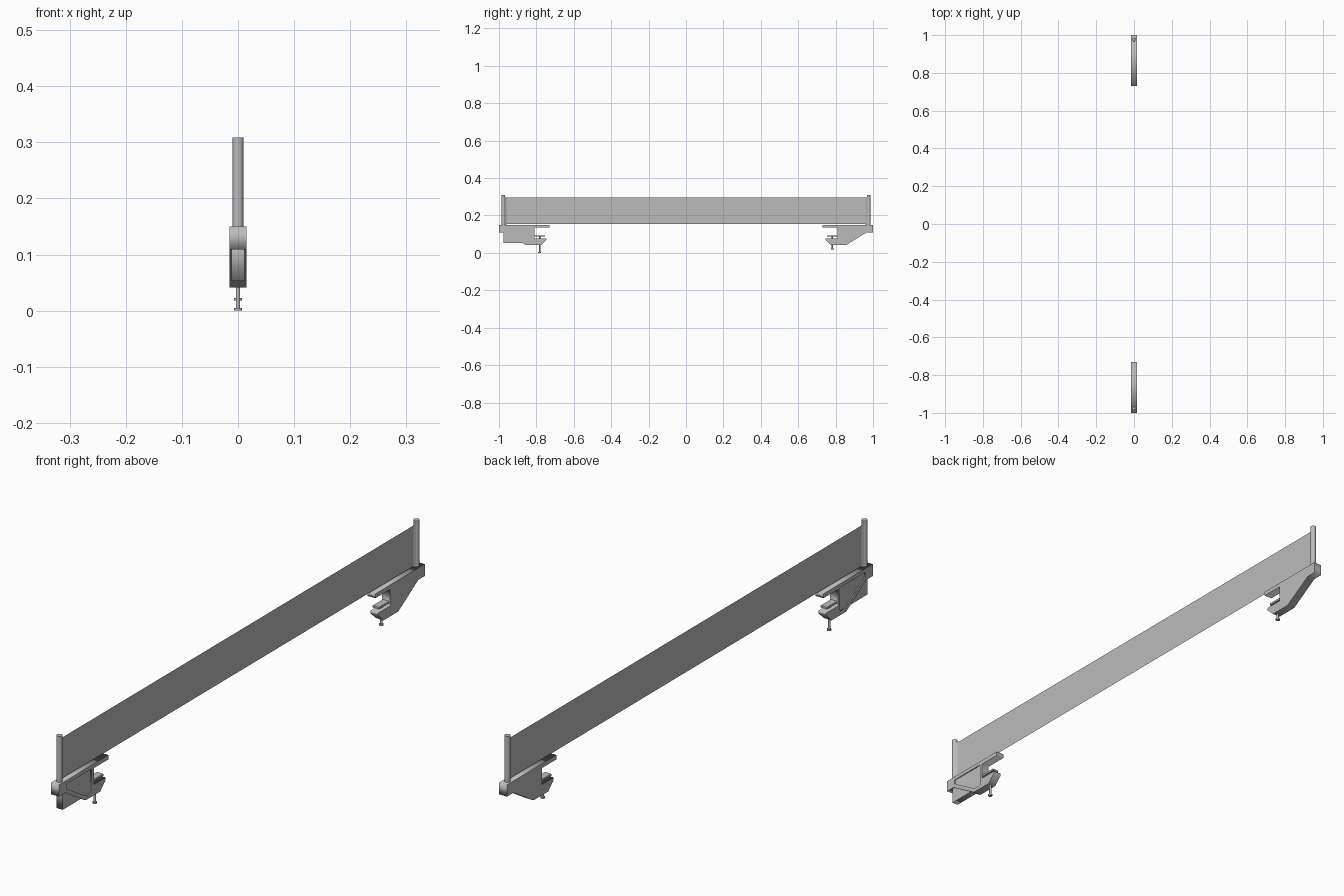
import bpy, bmesh, math
from mathutils import Matrix

cube = bpy.data.objects.get("Cube")
if cube:
    bpy.data.objects.remove(cube, do_unlink=True)

grey = bpy.data.materials.new("plain grey")
grey.use_nodes = True
grey.diffuse_color = (0.5, 0.5, 0.5, 1)
grey.node_tree.nodes["Principled BSDF"].inputs["Base Color"].default_value = (0.5, 0.5, 0.5, 1)


def finish(name, bm):
    bmesh.ops.recalc_face_normals(bm, faces=bm.faces)
    mesh = bpy.data.meshes.new(name)
    bm.to_mesh(mesh)
    bm.free()
    mesh.materials.append(grey)
    obj = bpy.data.objects.new(name, mesh)
    bpy.context.collection.objects.link(obj)
    return obj


def smooth(obj):
    bpy.ops.object.select_all(action="DESELECT")
    obj.select_set(True)
    bpy.context.view_layer.objects.active = obj
    bpy.ops.object.shade_smooth_by_angle(angle=math.radians(40))


def side_plate(name, side, loops, half_width):
    """Extrude outlines given as (distance in from the end, height) across x."""
    curve = bpy.data.curves.new(name, "CURVE")
    curve.dimensions = "2D"
    curve.fill_mode = "BOTH"
    curve.extrude = half_width
    for loop in loops:
        spline = curve.splines.new("POLY")
        spline.points.add(len(loop) - 1)
        for p, (u, z) in zip(spline.points, loop):
            p.co = (side * (1 - u), z, 0, 1)
        spline.use_cyclic_u = True
    curve.materials.append(grey)
    obj = bpy.data.objects.new(name, curve)
    bpy.context.collection.objects.link(obj)
    obj.rotation_euler = (math.pi / 2, 0, math.pi / 2)
    bpy.ops.object.select_all(action="DESELECT")
    obj.select_set(True)
    bpy.context.view_layer.objects.active = obj
    bpy.ops.object.convert(target="MESH")


def box(name, center, size):
    bm = bmesh.new()
    bmesh.ops.create_cube(bm, size=1, matrix=Matrix.Translation(center) @ Matrix.Diagonal((*size, 1)))
    return finish(name, bm)


def rod(name, y, sections, sides):
    """Stack of cylinders, each given as (radius, bottom, top)."""
    bm = bmesh.new()
    for r, z0, z1 in sections:
        bmesh.ops.create_cone(bm, cap_ends=True, segments=sides, radius1=r, radius2=r,
                              depth=z1 - z0, matrix=Matrix.Translation((0, y, (z0 + z1) / 2)))
    smooth(finish(name, bm))


# Clamp outline and the opening in the framed clamp
clamp = [(0, .15), (.27, .15), (.27, .135), (.19, .135), (.19, .078), (.255, .078),
         (.255, .07), (.225, .041), (.145, .041), (.035, .109), (0, .109)]
opening = [(.041, .137), (.041, .12), (.148, .055), (.178, .055), (.178, .137)]
web = [(.025, .148), (.185, .148), (.185, .053), (.025, .053)]

for end, side, foot in (("front", -1, 0), ("back", 1, .018)):
    # Clamp body
    framed = side < 0
    side_plate(end + "_clamp", side, [clamp, opening] if framed else [clamp], .015)
    if framed:
        side_plate(end + "_clamp_web", side, [web], .0115)

    # Tightening screw with its pressure pad
    rod(end + "_screw", side * .783, [(.004, foot, .09), (.0075, foot, foot + .005)], 16)
    box(end + "_screw_pad", (0, side * .783, .09), (.024, .058, .007))

    # Net post
    rod(end + "_post", side * .9765, [(.0097, .148, .309)], 24)

    # Tapered sleeve joining the post to the net
    bm = bmesh.new()
    rings = []
    for lift in (False, True):
        rings.append([bm.verts.new((x, side * y, z if lift else .15))
                      for x, y, z in ((-.008, .973, .306), (.008, .973, .306), (0, .961, .295))])
    bm.faces.new(rings[0])
    bm.faces.new(rings[1])
    for i in range(3):
        j = (i + 1) % 3
        bm.faces.new((rings[0][i], rings[0][j], rings[1][j], rings[1][i]))
    finish(end + "_net_sleeve", bm)

# Net sheet
bm = bmesh.new()
bm.faces.new([bm.verts.new((0, y, z)) for y, z in ((-.97, .154), (.97, .154), (.97, .295), (-.97, .295))])
finish("net", bm)
